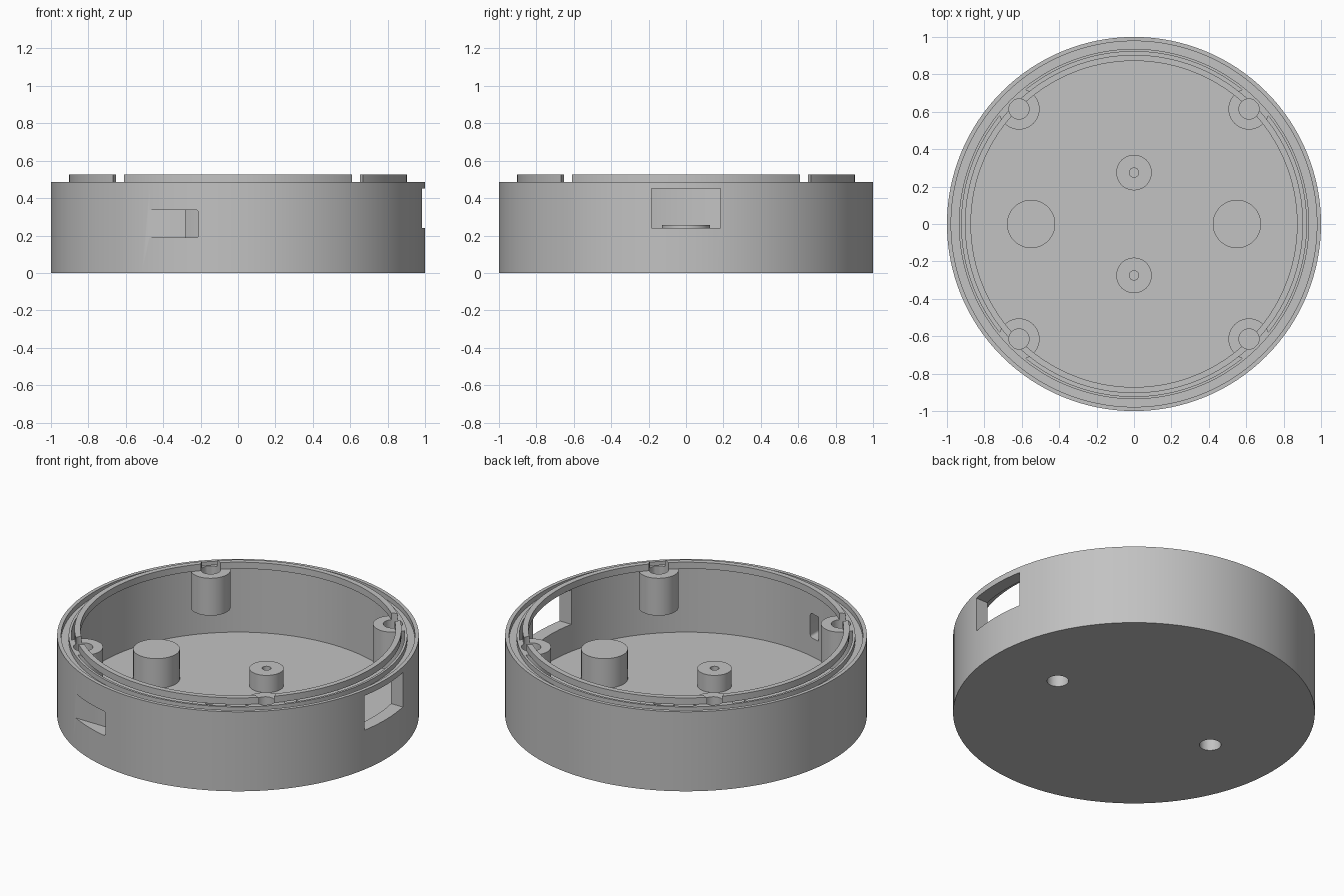
import bpy
import bmesh
import math

SEGMENTS = 128
RIM, FLOOR, INNER = 0.485, 0.075, 0.922

default = bpy.data.objects.get("Cube")
if default:
    bpy.data.objects.remove(default, do_unlink=True)

grey = bpy.data.materials.new("matte_grey")
grey.use_nodes = True
grey.diffuse_color = (0.54, 0.54, 0.54, 1)
shader = grey.node_tree.nodes["Principled BSDF"]
shader.inputs["Base Color"].default_value = grey.diffuse_color
shader.inputs["Roughness"].default_value = 0.6


def make_object(name, bm):
    bmesh.ops.recalc_face_normals(bm, faces=bm.faces)
    mesh = bpy.data.meshes.new(name)
    bm.to_mesh(mesh)
    bm.free()
    mesh.materials.append(grey)
    obj = bpy.data.objects.new(name, mesh)
    bpy.context.collection.objects.link(obj)
    return obj


def lathe(name, profile):
    """Revolve a closed (radius, height) profile around z."""
    bm = bmesh.new()
    verts = [bm.verts.new((r, 0, z)) for r, z in profile]
    edges = [bm.edges.new((a, b)) for a, b in zip(verts, verts[1:] + verts[:1])]
    bmesh.ops.spin(bm, geom=verts + edges, cent=(0, 0, 0), axis=(0, 0, 1),
                   angle=math.tau, steps=SEGMENTS, use_merge=True)
    bmesh.ops.remove_doubles(bm, verts=bm.verts, dist=0.0001)
    return make_object(name, bm)


def cylinder(name, x, y, radius, bottom, top, sides=48):
    bm = bmesh.new()
    bmesh.ops.create_cone(bm, cap_ends=True, segments=sides, radius1=radius,
                          radius2=radius, depth=top - bottom)
    bmesh.ops.translate(bm, verts=bm.verts, vec=(x, y, (top + bottom) / 2))
    return make_object(name, bm)


def box(name, low, high, rounding=0):
    bm = bmesh.new()
    bmesh.ops.create_cube(bm, size=1)
    for v in bm.verts:
        v.co = [h if c > 0 else l for c, l, h in zip(v.co, low, high)]
    if rounding:
        along_y = [e for e in bm.edges
                   if abs(e.verts[0].co.y - e.verts[1].co.y) > 0.01]
        bmesh.ops.bevel(bm, geom=along_y, offset=rounding, segments=4,
                        profile=0.5, affect='EDGES')
    return make_object(name, bm)


def boolean(obj, cutter, operation='DIFFERENCE'):
    """Apply a boolean and discard its cutter."""
    mod = obj.modifiers.new("cut", 'BOOLEAN')
    mod.operation, mod.solver, mod.object = operation, 'EXACT', cutter
    bpy.ops.object.select_all(action='DESELECT')
    bpy.context.view_layer.objects.active = obj
    obj.select_set(True)
    bpy.ops.object.modifier_apply(modifier=mod.name)
    bpy.data.objects.remove(cutter, do_unlink=True)


# Round tray with a seal groove in its rim
tray = lathe("tray", [
    (0, 0), (1, 0), (1, RIM), (0.978, RIM), (0.978, RIM - 0.03),
    (0.936, RIM - 0.03), (0.936, RIM), (INNER, RIM), (INNER, FLOOR), (0, FLOOR)])

# Raised lip ring carried by the corner posts
lip = lathe("lip_ring", [
    (0.872, RIM), (0.904, RIM), (0.904, 0.525), (0.872, 0.525)])

# Window through the +x side, cable slot across the front
boolean(tray, box("window_cutter", (0.8, -0.185, 0.24), (1.2, 0.185, 0.45)))
boolean(tray, box("slot_cutter", (-0.8, -1.2, 0.188), (-0.21, -0.878, 0.336), 0.015))

parts = [tray, lip]

# Four hanging screw posts, trimmed to the wall, with holes through the lip
for side, sx in (("left", 1), ("right", -1)):
    for end, sy in (("front", -1), ("back", 1)):
        x, y = sx * 0.615, sy * 0.615
        post = cylinder(f"{end}_{side}_screw_post", x, y, 0.11, 0.257, RIM)
        trim = cylinder("trim", 0, 0, INNER + 0.004, 0, 1, SEGMENTS)
        boolean(post, trim, 'INTERSECT')
        for target in (post, lip):
            boolean(target, cylinder("hole", x, y, 0.054, 0.29, 0.6, 32))
        parts.append(post)

# Two solid mounts, hollowed from underneath
for side, sx in (("left", 1), ("right", -1)):
    x = sx * 0.55
    mount = cylinder(f"{side}_mount", x, 0, 0.129, FLOOR - 0.02, 0.256)
    for target in (mount, tray):
        boolean(target, cylinder("hole", x, 0, 0.06, -0.1, 0.2, 32))
    parts.append(mount)

# Two short standoffs with pilot holes
for end, sy in (("front", -1), ("back", 1)):
    y = sy * 0.275
    standoff = cylinder(f"{end}_standoff", 0, y, 0.095, FLOOR - 0.02, 0.18)
    boolean(standoff, cylinder("hole", 0, y, 0.025, FLOOR, 0.3, 24))
    parts.append(standoff)

# Smooth the round walls, keep the edges crisp
bpy.ops.object.select_all(action='DESELECT')
for part in parts:
    part.select_set(True)
bpy.context.view_layer.objects.active = tray
bpy.ops.object.shade_smooth_by_angle(angle=math.radians(30))
